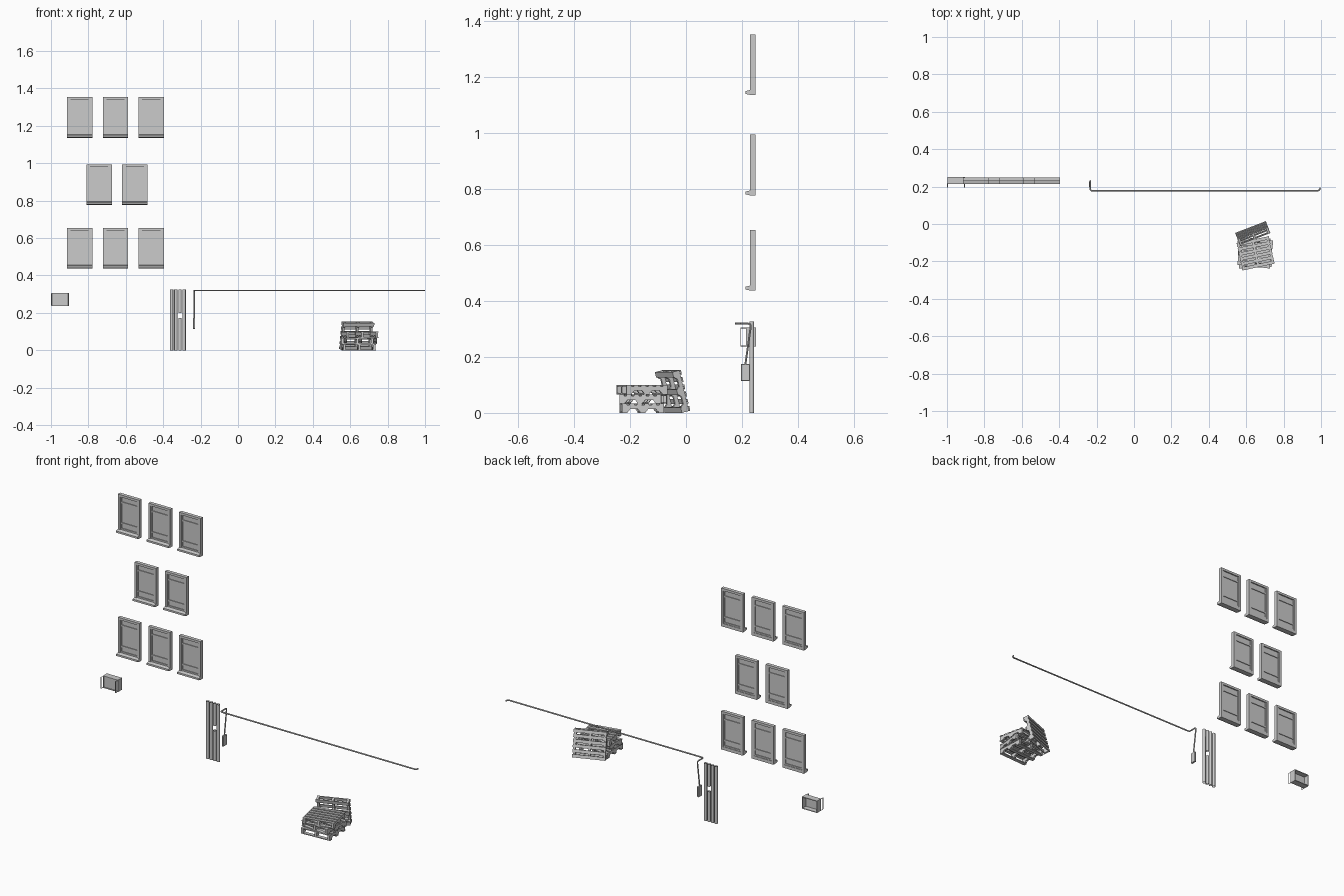
import bpy, bmesh, math
from mathutils import Matrix, Vector

if "Cube" in bpy.data.objects:
    bpy.data.objects.remove(bpy.data.objects["Cube"])


def box(bm, x0, x1, y0, y1, z0, z1):
    m = Matrix.Translation(((x0 + x1) / 2, (y0 + y1) / 2, (z0 + z1) / 2)) @ \
        Matrix.Diagonal((x1 - x0, y1 - y0, z1 - z0, 1))
    bmesh.ops.create_cube(bm, size=1, matrix=m)


def prism(bm, profile, x0, x1):
    # extrude a (y, z) profile along x
    f = bm.faces.new([bm.verts.new((x0, y, z)) for y, z in profile])
    r = bmesh.ops.extrude_face_region(bm, geom=[f])
    vs = [v for v in r["geom"] if isinstance(v, bmesh.types.BMVert)]
    bmesh.ops.translate(bm, verts=vs, vec=(x1 - x0, 0, 0))


def to_mesh(bm, name):
    bmesh.ops.recalc_face_normals(bm, faces=bm.faces)
    me = bpy.data.meshes.new(name)
    bm.to_mesh(me)
    bm.free()
    return me


def place(me, name, loc=(0, 0, 0), rot=(0, 0, 0)):
    ob = bpy.data.objects.new(name, me)
    ob.location, ob.rotation_euler = loc, rot
    bpy.context.collection.objects.link(ob)
    return ob


def tube(name, pts, r, sides=1, caps=True):
    cu = bpy.data.curves.new(name, "CURVE")
    cu.dimensions = "3D"
    cu.bevel_depth, cu.bevel_resolution, cu.use_fill_caps = r, sides, caps
    sp = cu.splines.new("POLY")
    sp.points.add(len(pts) - 1)
    for p, c in zip(sp.points, pts):
        p.co = (*c, 1)
    return place(cu, name)


# window: frame, pane, rails and sloped sill (origin at bottom centre)
W, H, B = 0.068, 0.217, 0.013
bm = bmesh.new()
for s in (-1, 1):
    a, b = sorted((s * W, s * (W - B)))
    box(bm, a, b, 0.229, 0.249, 0.012, H)
    a, b = sorted((s * (W - B), s * (W - B - 0.006)))
    box(bm, a, b, 0.234, 0.246, 0.018, H - B)
box(bm, -W + B, W - B, 0.229, 0.249, H - B, H)
box(bm, -W + B, W - B, 0.238, 0.242, 0.012, H - B)
for z in (0.018, 0.05, 0.168):
    box(bm, -W + B + 0.006, W - B - 0.006, 0.234, 0.246, z, z + 0.008)
prism(bm, [(0.249, 0), (0.23, 0), (0.213, 0.004), (0.213, 0.014), (0.23, 0.018), (0.249, 0.018)], -W, W)
window = to_mesh(bm, "window")
for z, xs in ((1.136, (-0.847, -0.655, -0.463)), (0.777, (-0.743, -0.551)),
              (0.437, (-0.847, -0.655, -0.463))):
    for x in xs:
        place(window, "window", (x, 0, z))

# wall box: open-backed shell with a raised front rim
bm = bmesh.new()
X0, X1, Z0, Z1, T = -0.998, -0.904, 0.237, 0.305, 0.004
box(bm, X0, X0 + T, 0.214, 0.25, Z0, Z1)
box(bm, X1 - T, X1, 0.214, 0.25, Z0, Z1)
box(bm, X0 + T, X1 - T, 0.214, 0.25, Z0, Z0 + T)
box(bm, X0 + T, X1 - T, 0.214, 0.25, Z1 - T, Z1)
box(bm, X0 + T, X1 - T, 0.218, 0.222, Z0 + T, Z1 - T)
place(to_mesh(bm, "wall_box"), "wall_box")
# side bars of the wall box
for x in (X0 + 0.0005, X1 - 0.002):
    tube("wall_box_bar", [(x, 0.218, Z0 + 0.002), (x, 0.196, Z0 + 0.002),
                          (x, 0.196, Z1 - 0.002), (x, 0.218, Z1 - 0.002)], 0.002, 0)

# vertical wall pipes, the third one broken
for i in range(4):
    x = -0.3545 + i * 0.0222
    for z0, z1 in (((0, 0.172), (0.2, 0.326)) if i == 2 else ((0, 0.326),)):
        p = tube("wall_pipe", [(x, 0.235, z0), (x, 0.235, z1)], 0.0088, 2, False)

# long horizontal conduit with bent ends
tube("conduit", [(0.996, 0.194, 0.319), (0.993, 0.184, 0.319), (0.984, 0.178, 0.319),
                 (-0.226, 0.178, 0.319), (-0.233, 0.182, 0.319), (-0.234, 0.19, 0.319),
                 (-0.234, 0.222, 0.319), (-0.234, 0.23, 0.316), (-0.234, 0.231, 0.306),
                 (-0.234, 0.212, 0.172)], 0.004, 1)
# switch box at the end of the conduit
bm = bmesh.new()
box(bm, -0.24, -0.229, 0.196, 0.228, 0.114, 0.174)
sb = place(to_mesh(bm, "switch_box"), "switch_box")
bv = sb.modifiers.new("bevel", "BEVEL")
bv.width, bv.segments = 0.0015, 1

# pallet: notched stringers with deck boards above and below (origin at centre)
PW, PD, PH, BT = 0.176, 0.15, 0.033, 0.005
bm = bmesh.new()
h, d = PH / 2 - BT, PD / 2
notched = [(-d, -h), (-0.052, -h), (-0.046, -0.003), (-0.018, -0.003), (-0.012, -h),
           (0.012, -h), (0.018, -0.003), (0.046, -0.003), (0.052, -h), (d, -h), (d, h), (-d, h)]
for x in (-PW / 2 + 0.008, 0, PW / 2 - 0.008):
    prism(bm, notched, x - 0.006, x + 0.006)
for i in range(6):
    y = -d + 0.0085 + i * (PD - 0.017) / 5
    box(bm, -PW / 2, PW / 2, y - 0.0085, y + 0.0085, h, h + BT)
for y in (-d + 0.01, -0.001, d - 0.01):
    box(bm, -PW / 2, PW / 2, y - 0.01, y + 0.01, -h - BT, -h)
pallet = to_mesh(bm, "pallet")
# three stacked pallets at different turns
for i, (x, y, a) in enumerate(((0.645, -0.158, 3), (0.648, -0.153, -7), (0.65, -0.157, 12))):
    place(pallet, "stacked_pallet", (x, y, PH * (i + 0.5)), (0, 0, math.radians(a)))
# pallet leaning on the stack from behind
place(pallet, "leaning_pallet", (0.635, -0.048, 0.0768),
      (math.radians(-76), 0, math.radians(21)))

# smooth the round pipes
for ob in list(bpy.context.scene.objects):
    if ob.type == "CURVE":
        bpy.ops.object.select_all(action="DESELECT")
        ob.select_set(True)
        bpy.context.view_layer.objects.active = ob
        bpy.ops.object.convert(target="MESH")
        bpy.ops.object.shade_smooth_by_angle(angle=math.radians(50))
